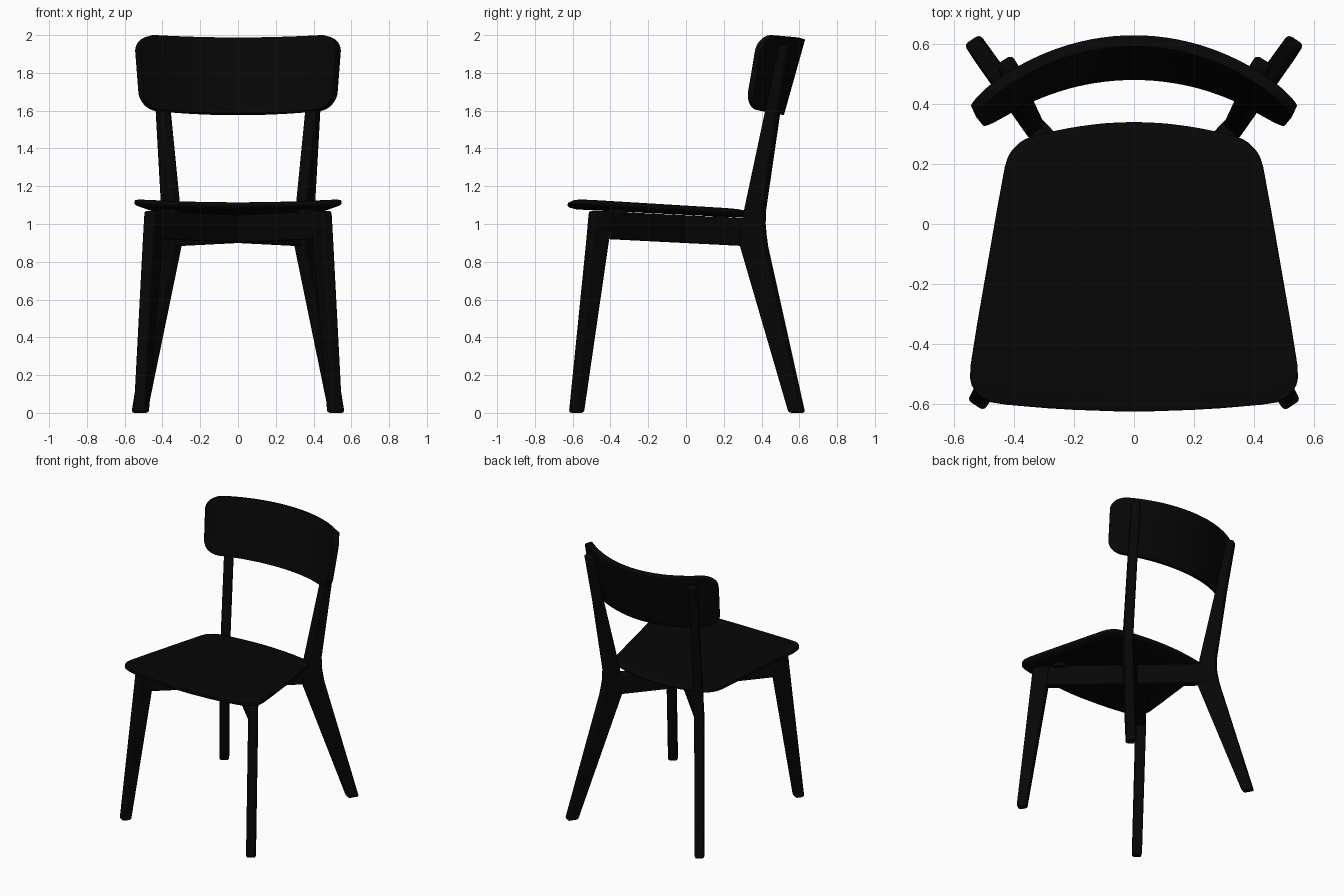
import bpy, bmesh, math
from mathutils import Vector

if "Cube" in bpy.data.objects:
    bpy.data.objects.remove(bpy.data.objects["Cube"])

black = bpy.data.materials.new("black stained wood")
black.diffuse_color = (0.002, 0.002, 0.002, 1)
black.use_nodes = True
black.node_tree.nodes["Principled BSDF"].inputs["Base Color"].default_value = black.diffuse_color


def finish(name, bm, bevel=0.0, angle=35):
    """Turn a bmesh into a named, coloured, smooth shaded object."""
    bmesh.ops.recalc_face_normals(bm, faces=bm.faces)
    me = bpy.data.meshes.new(name)
    bm.to_mesh(me)
    bm.free()
    ob = bpy.data.objects.new(name, me)
    bpy.context.collection.objects.link(ob)
    me.materials.append(black)
    bpy.ops.object.select_all(action='DESELECT')
    ob.select_set(True)
    bpy.context.view_layer.objects.active = ob
    bpy.ops.object.shade_smooth_by_angle(angle=math.radians(angle))
    if bevel:
        m = ob.modifiers.new("bevel", 'BEVEL')
        m.width, m.segments, m.angle_limit = bevel, 3, math.radians(40)
    return ob


def loft(rings):
    """Bridge closed rings of points and cap both ends."""
    bm = bmesh.new()
    vs = [[bm.verts.new(p) for p in r] for r in rings]
    n = len(vs[0])
    for a, b in zip(vs, vs[1:]):
        for i in range(n):
            j = (i + 1) % n
            bm.faces.new((a[i], a[j], b[j], b[i]))
    bm.faces.new(vs[0][::-1])
    bm.faces.new(vs[-1])
    return bm


def leg(name, side, direction, thick, sections):
    """Diagonal plank leg; sections are (z, x, y, length along direction)."""
    d = Vector((direction[0] * side, direction[1], 0)).normalized()
    t = Vector((-d.y, d.x, 0)) * thick / 2
    rings = []
    for z, x, y, length in sections:
        c, h = Vector((x * side, y, z)), d * length / 2
        rings.append([c - h - t, c + h - t, c + h + t, c - h + t])
    finish(name, loft(rings), 0.015)


def rail(name, p0, p1, thick, z0, z1):
    """Upright board from p0 to p1; z0 and z1 are (bottom, top) at each end."""
    p0, p1 = Vector(p0), Vector(p1)
    d = (p1 - p0).normalized()
    t = Vector((-d.y, d.x)) * thick / 2
    rings = [[(*(c - t), lo), (*(c + t), lo), (*(c + t), hi), (*(c - t), hi)]
             for c, (lo, hi) in ((p0, z0), (p1, z1))]
    finish(name, loft(rings), 0.008)


# Legs, crossing diagonal rails and seat spacers
for side, tag in ((-1, "left"), (1, "right")):
    leg("front_leg_" + tag, side, (0.55, -0.83), 0.066,
        [(0, 0.512, -0.58, 0.066), (0.92, 0.450, -0.467, 0.115), (1.07, 0.441, -0.453, 0.117)])
    leg("rear_leg_" + tag, side, (0.54, 0.84), 0.064,
        [(0, 0.522, 0.587, 0.078), (0.88, 0.361, 0.361, 0.15), (0.94, 0.356, 0.357, 0.14),
         (1.0, 0.354, 0.359, 0.122), (1.07, 0.355, 0.365, 0.112),
         (1.6, 0.396, 0.46, 0.07), (1.95, 0.422, 0.527, 0.055)])
    rail("cross_rail_" + tag, (0.43 * side, -0.44), (-0.35 * side, 0.35), 0.06,
         (0.922, 1.067), (0.882, 1.028))
    for spot, x, y, rad in (("front", 0.36, -0.36, 0.05), ("rear", 0.19, 0.19, 0.035)):
        bm = bmesh.new()
        bmesh.ops.create_cone(bm, cap_ends=True, segments=20, radius1=rad, radius2=rad, depth=0.04)
        bmesh.ops.translate(bm, verts=bm.verts, vec=(x * side, y, 1.052 - 0.05 * y))
        finish(f"seat_spacer_{spot}_{tag}", bm)

# Seat: rounded trapezoid, dished and sloping to the back, undercut edge
half = [(0.0, -0.628), (0.25, -0.619), (0.47, -0.600), (0.518, -0.577), (0.548, -0.53),
        (0.546, -0.46), (0.435, 0.18), (0.418, 0.235), (0.375, 0.28), (0.31, 0.302),
        (0.2, 0.324), (0.1, 0.337), (0.0, 0.341)]
outline = half + [(-x, y) for x, y in half[-2:0:-1]]
smooth = []
for (ax, ay), (bx, by) in zip(outline, outline[1:] + outline[:1]):
    for f in (0.2, 0.8):
        smooth.append((ax + (bx - ax) * f, ay + (by - ay) * f))
cy = -0.14


def seat_ring(scale, drop):
    ring = []
    for x, y in smooth:
        x, y = x * scale, cy + (y - cy) * scale
        ring.append((x, y, 1.100 - 0.05 * y - 0.016 * (1 - (x / 0.5) ** 2) - drop))
    return ring


rings = [seat_ring(s, 0) for s in (0.1, 0.3, 0.5, 0.7, 0.85, 0.98)]
rings += [seat_ring(0.996, 0.003), seat_ring(1, 0.009), seat_ring(1, 0.02), seat_ring(0.985, 0.028)]
rings += [seat_ring(s, 0.036) for s in (0.9, 0.6, 0.3, 0.1)]
finish("seat", loft(rings), angle=50)

# Backrest: curved, tilted panel with rounded corners
bm = bmesh.new()
cols, rows, r = 48, 10, 0.09
grid = []
for i in range(cols + 1):
    u = -math.cos(math.pi * i / cols)
    k = max(0.0, r - 0.53 * (1 - abs(u)))
    inset = r - math.sqrt(max(0.0, r * r - k * k))
    lo = 1.586 + 0.028 * u * u + inset
    hi = 1.988 + 0.018 * u * u - inset
    col = []
    for j in range(rows + 1):
        z = lo + (hi - lo) * j / rows
        v = (z - 1.58) / 0.42
        x = u * (0.495 + 0.03 * v)
        y = 0.479 + 0.28 * (z - 1.58) - (0.63 + 0.08 * v) * x * x - 0.3 * x ** 4
        col.append(bm.verts.new((x, y, z)))
    grid.append(col)
for a, b in zip(grid, grid[1:]):
    for j in range(rows):
        bm.faces.new((a[j], b[j], b[j + 1], a[j + 1]))
bmesh.ops.recalc_face_normals(bm, faces=bm.faces)
thickness_side = 1 if sum(f.normal.y for f in bm.faces) > 0 else -1
back = finish("backrest", bm)
solid = back.modifiers.new("thickness", 'SOLIDIFY')
solid.thickness, solid.offset = 0.039, thickness_side
edge = back.modifiers.new("soft edge", 'BEVEL')
edge.width, edge.segments, edge.angle_limit = 0.006, 2, math.radians(50)
